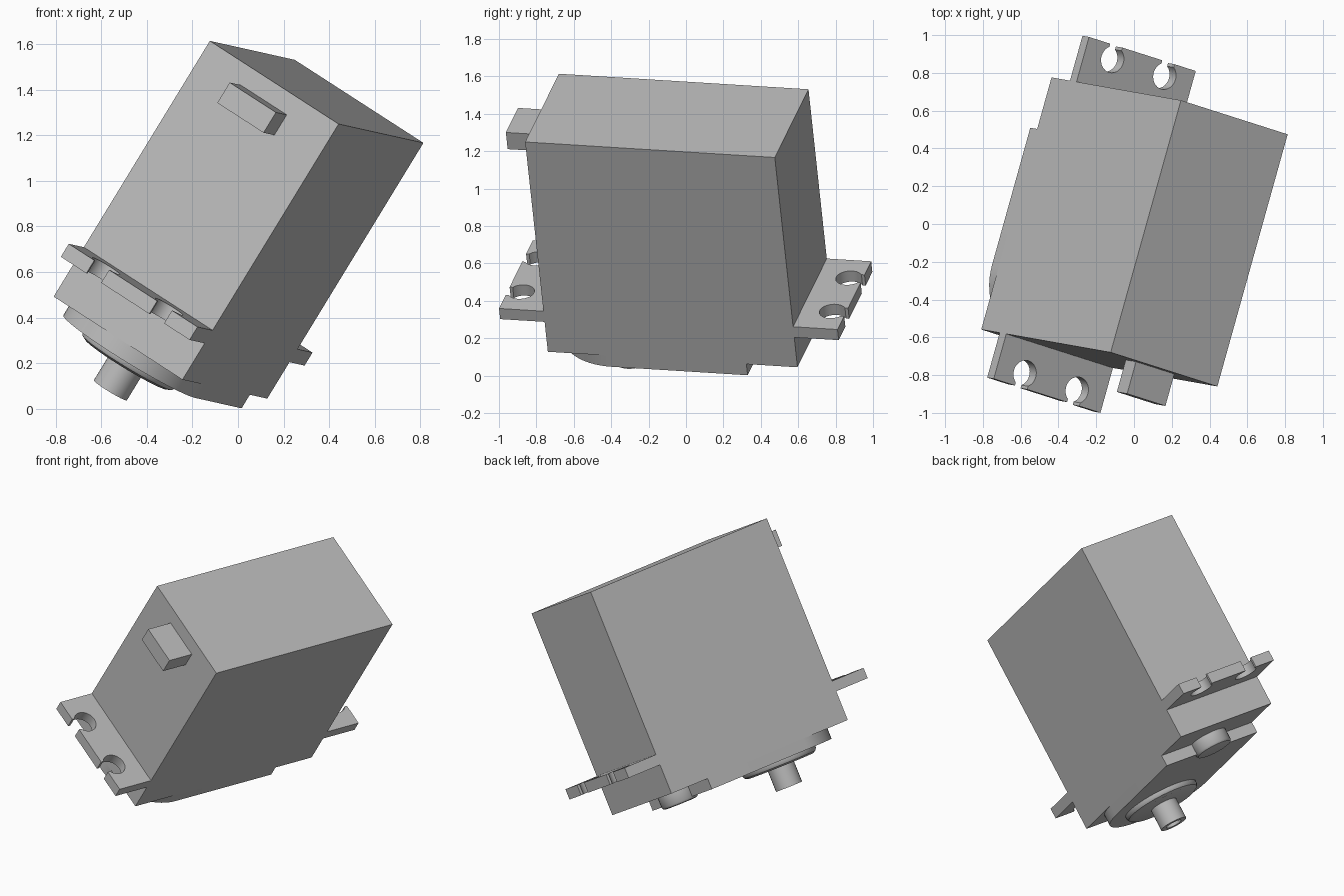
import bpy, bmesh
from math import sin, cos, pi, asin, radians
from mathutils import Matrix, Vector

old = bpy.data.objects.get("Cube")
if old:
    bpy.data.objects.remove(old, do_unlink=True)

# One grey plastic
grey = bpy.data.materials.new("grey_plastic")
grey.use_nodes = True
colour = (0.5, 0.5, 0.5, 1)
grey.diffuse_color = colour
grey.node_tree.nodes["Principled BSDF"].inputs["Base Color"].default_value = colour

# Tilted frame: x across the case, y along it, z from output shaft to lid
across = Vector((0.812, -0.259, -0.524)).normalized()
along = Vector((0.270, 0.961, -0.061))
along = (along - across * along.dot(across)).normalized()
frame = Matrix((across, along, across.cross(along))).transposed().to_4x4()
frame.translation = (0.345, -0.1025, 1.39)

HALF_W, HALF_L, HEIGHT = 0.348, 0.694, 1.32
SHAFT_Y = HALF_W - HALF_L
GEAR_Z = -1.39


def finish(name, bm, smooth=False):
    bmesh.ops.recalc_face_normals(bm, faces=bm.faces)
    mesh = bpy.data.meshes.new(name)
    bm.to_mesh(mesh)
    bm.free()
    mesh.materials.append(grey)
    ob = bpy.data.objects.new(name, mesh)
    bpy.context.collection.objects.link(ob)
    ob.matrix_world = frame
    if smooth:
        bpy.ops.object.select_all(action="DESELECT")
        ob.select_set(True)
        bpy.context.view_layer.objects.active = ob
        bpy.ops.object.shade_smooth_by_angle(angle=radians(35))
    return ob


def prism(name, outline, z0, z1, smooth=False):
    bm = bmesh.new()
    face = bm.faces.new([bm.verts.new((x, y, z0)) for x, y in outline])
    new = bmesh.ops.extrude_face_region(bm, geom=[face])["geom"]
    moved = [v for v in new if isinstance(v, bmesh.types.BMVert)]
    bmesh.ops.translate(bm, verts=moved, vec=(0, 0, z1 - z0))
    return finish(name, bm, smooth)


def box(name, hx, y0, y1, z0, z1):
    return prism(name, [(-hx, y0), (hx, y0), (hx, y1), (-hx, y1)], z0, z1)


def lathe(name, profile, y, steps=48):
    # Profile runs from axis to axis as (radius, z)
    bm = bmesh.new()
    verts = [bm.verts.new((r, y, z)) for r, z in profile]
    edges = [bm.edges.new(pair) for pair in zip(verts, verts[1:])]
    bmesh.ops.spin(bm, geom=verts + edges, cent=(0, y, 0), axis=(0, 0, 1),
                   angle=2 * pi, steps=steps, use_merge=True)
    bmesh.ops.remove_doubles(bm, verts=bm.verts, dist=1e-4)
    return finish(name, bm, True)


def arc(cx, cy, r, a0, a1, steps):
    return [(cx + r * cos(a0 + (a1 - a0) * i / steps),
             cy + r * sin(a0 + (a1 - a0) * i / steps)) for i in range(steps + 1)]


# Main case
box("case", HALF_W, -HALF_L, HALF_L, -HEIGHT, 0)

# Raised gear cover with a round end under the shaft
cover = [(HALF_W, 0.41), (-HALF_W, 0.41)] + arc(0, SHAFT_Y, HALF_W, pi, 2 * pi, 32)
prism("gear_cover", cover, GEAR_Z, -HEIGHT, True)

# Mounting tabs with keyhole slots open to the outer edge
TAB, HOLE_Y, HOLE_R, SLOT = 0.941, 0.865, 0.071, 0.04
gap = asin(SLOT / HOLE_R)
for side, name in ((1, "rear_tab"), (-1, "front_tab")):
    outline = [(-HALF_W, HALF_L), (-HALF_W, TAB)]
    for x in (-0.17, 0.17):
        outline.append((x - SLOT, TAB))
        outline += arc(x, HOLE_Y, HOLE_R, pi / 2 + gap, 2.5 * pi - gap, 28)
        outline.append((x + SLOT, TAB))
    outline += [(HALF_W, TAB), (HALF_W, HALF_L)]
    prism(name, [(x, y * side) for x, y in outline], -1.132, -1.065, True)

# Cable outlet block near the lid
box("cable_block", 0.125, -0.87, -HALF_L, -0.195, -0.09)

# Shaft collar with a rounded rim
lathe("shaft_collar", [(0, GEAR_Z + 0.01), (0.24, GEAR_Z + 0.01), (0.24, GEAR_Z - 0.015),
                       (0.232, GEAR_Z - 0.03), (0.212, GEAR_Z - 0.04),
                       (0, GEAR_Z - 0.04)], SHAFT_Y)

# Output shaft with a screw hole in its tip
lathe("output_shaft", [(0, -1.40), (0.085, -1.40), (0.085, -1.565), (0.05, -1.565),
                       (0.05, -1.47), (0, -1.47)], SHAFT_Y, 32)

# Small gear boss at the edge of the cover
lathe("gear_boss", [(0, -HEIGHT), (0.118, -HEIGHT), (0.118, GEAR_Z),
                    (0.11, GEAR_Z - 0.012), (0.095, GEAR_Z - 0.016),
                    (0, GEAR_Z - 0.016)], 0.43, 32)
